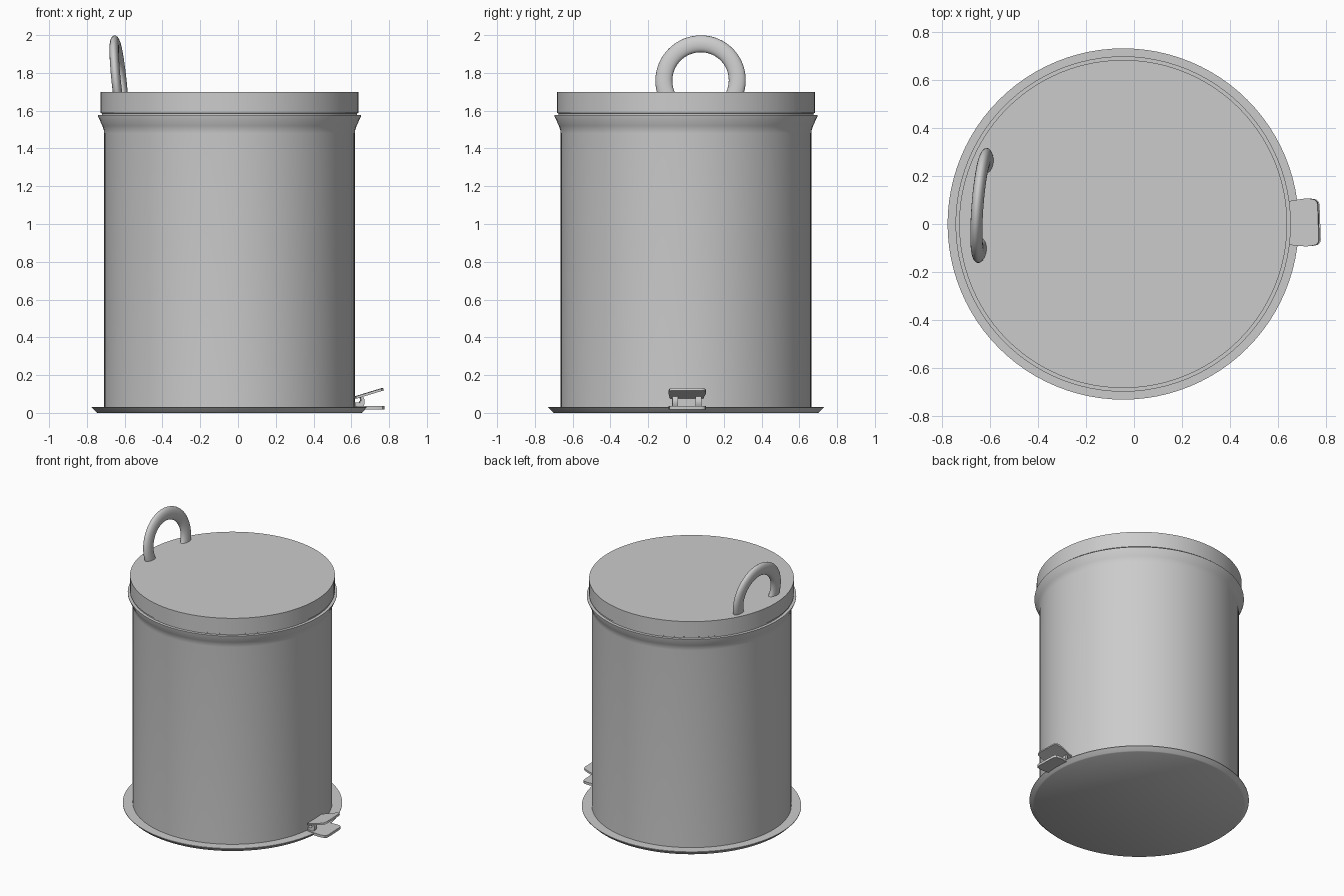
import bpy, bmesh, math
from mathutils import Matrix, Vector

if "Cube" in bpy.data.objects:
    bpy.data.objects.remove(bpy.data.objects["Cube"])

CX = -0.045  # axis of the bin


def finish(name, bm, angle=35):
    bmesh.ops.recalc_face_normals(bm, faces=bm.faces)
    me = bpy.data.meshes.new(name)
    bm.to_mesh(me)
    bm.free()
    ob = bpy.data.objects.new(name, me)
    bpy.context.collection.objects.link(ob)
    bpy.ops.object.select_all(action='DESELECT')
    ob.select_set(True)
    bpy.context.view_layer.objects.active = ob
    bpy.ops.object.shade_smooth_by_angle(angle=math.radians(angle))
    return ob


def lathe(name, profile, n=96):
    """Revolve (radius, z) points; ends are capped with discs."""
    bm = bmesh.new()
    rings = [[bm.verts.new((CX + r * math.cos(2 * math.pi * i / n),
                            r * math.sin(2 * math.pi * i / n), z)) for i in range(n)]
             for r, z in profile]
    for a, b in zip(rings, rings[1:]):
        for i in range(n):
            j = (i + 1) % n
            bm.faces.new((a[i], a[j], b[j], b[i]))
    bm.faces.new(rings[0])
    bm.faces.new(rings[-1])
    return finish(name, bm)


def prism(name, outline, thick, matrix):
    """Extrude a flat outline upward and place it."""
    bm = bmesh.new()
    face = bm.faces.new([bm.verts.new((x, y, 0)) for x, y in outline])
    ext = bmesh.ops.extrude_face_region(bm, geom=[face])
    verts = [v for v in ext['geom'] if isinstance(v, bmesh.types.BMVert)]
    bmesh.ops.translate(bm, verts=verts, vec=(0, 0, thick))
    bm.transform(matrix)
    return finish(name, bm)


# Base plate, flaring upward
lathe("base_plate", [(0.70, 0), (0.706, 0.004), (0.73, 0.028), (0.73, 0.032)])

# Bucket with flared rim and inner wall
lathe("bucket", [(0.664, 0.03), (0.664, 1.48), (0.666, 1.50), (0.673, 1.52),
                 (0.697, 1.572), (0.697, 1.576), (0.672, 1.576), (0.645, 1.50),
                 (0.645, 0.06)])

# Lid with a slightly narrower seat beneath
lathe("lid", [(0.676, 1.57), (0.676, 1.585), (0.682, 1.588), (0.682, 1.70)])

# Handle: flattened ring, leaning and cut off inside the lid
bpy.ops.mesh.primitive_torus_add(major_radius=0.195, minor_radius=0.045,
                                 major_segments=64, minor_segments=20)
ring = bpy.context.object
bm = bmesh.new()
bm.from_mesh(ring.data)
bpy.data.objects.remove(ring)
bm.transform(Matrix.Translation((-0.630, 0.077, 1.76))
             @ Matrix.Rotation(math.radians(-4.5), 4, 'Z')
             @ Matrix.Rotation(math.radians(-6), 4, 'Y')
             @ Matrix.Rotation(math.radians(90), 4, 'Y')
             @ Matrix.Diagonal((1, 1, 0.55, 1)))
bmesh.ops.bisect_plane(bm, geom=bm.verts[:] + bm.edges[:] + bm.faces[:],
                       plane_co=Vector((0, 0, 1.66)), plane_no=Vector((0, 0, 1)),
                       clear_inner=True)
bmesh.ops.holes_fill(bm, edges=[e for e in bm.edges if e.is_boundary])
finish("handle", bm, 50)

# Pedal: lower foot plate, tilted upper plate, two hinge lugs
half = [(0, 0.088), (0.09, 0.099), (0.115, 0.099), (0.14, 0.094),
        (0.149, 0.084), (0.152, 0.072)]
outline = half + [(x, -y) for x, y in reversed(half)]
place = Matrix.Translation((0.622, 0.003, 0)) @ Matrix.Rotation(math.radians(2), 4, 'Z')
tilt = Matrix.Rotation(math.radians(-17), 4, 'Y')
prism("pedal_lower_plate", outline, 0.018, place @ Matrix.Translation((0, 0, 0.018)))
prism("pedal_upper_plate", outline, 0.013, place @ Matrix.Translation((0.002, 0, 0.075)) @ tilt)

# Lug side outline in (x, z), extruded across y
lug = [(-0.005, 0.035), (0.04, 0.035), (0.046, 0.05), (0.046, 0.07),
       (0.036, 0.088), (0.022, 0.084), (0.028, 0.068), (0.02, 0.056), (-0.005, 0.056)]
for side, y in (("left", -0.062), ("right", 0.062)):
    prism("pedal_lug_" + side, lug, 0.03,
          place @ Matrix.Translation((0, y + 0.015, 0)) @ Matrix.Rotation(math.radians(90), 4, 'X'))
